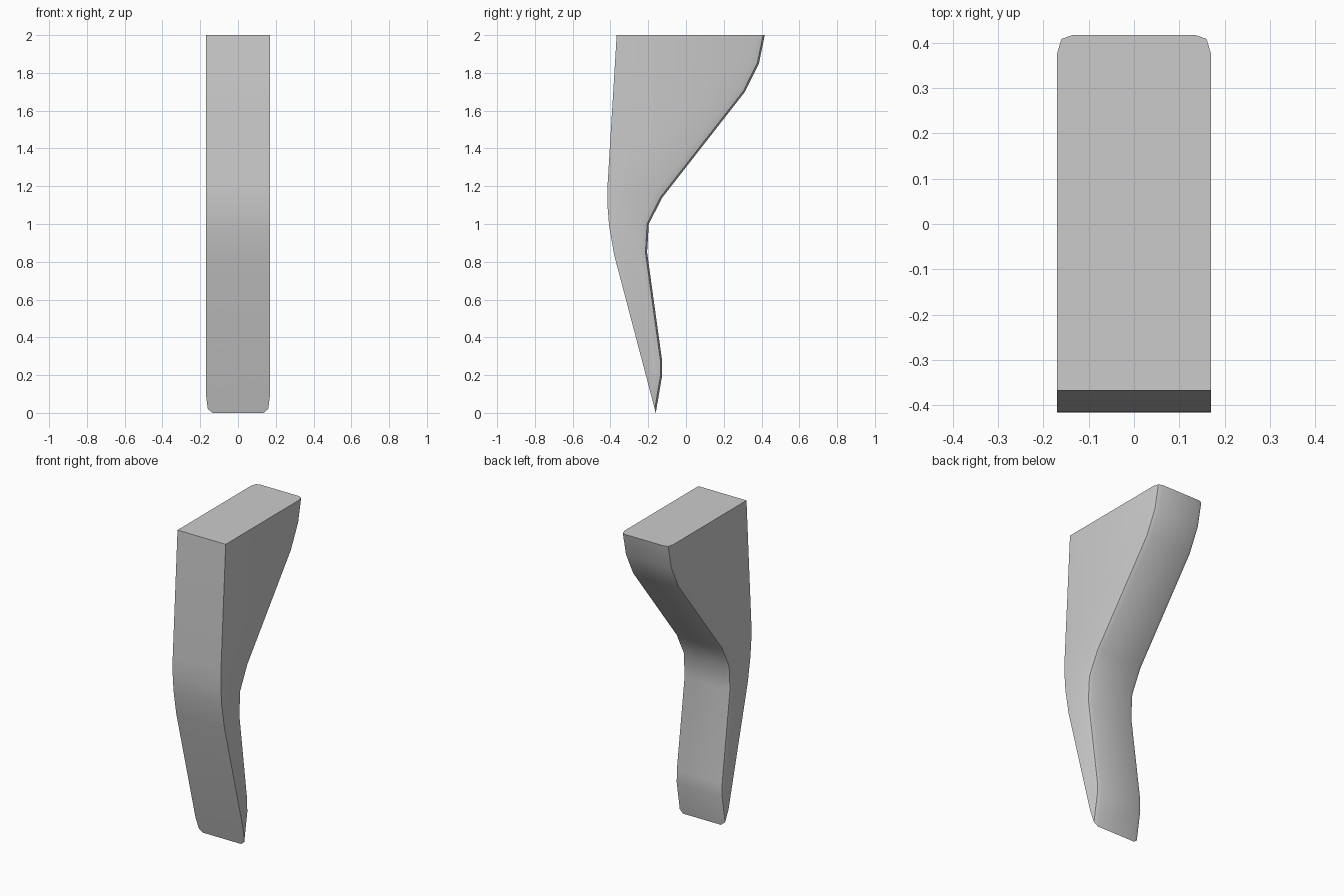
import bpy, bmesh, math
from mathutils import Vector

if "Cube" in bpy.data.objects:
    bpy.data.objects.remove(bpy.data.objects["Cube"])

# Side profiles (y, z), top to bottom
front = [(-0.367, 2), (-0.415, 1.21), (-0.416, 1.1), (-0.407, 0.99), (-0.38, 0.835)]
back = [(0.417, 2), (0.386, 1.85), (0.312, 1.70), (-0.127, 1.138), (-0.197, 1.0),
        (-0.206, 0.85), (-0.127, 0.28), (-0.126, 0.2), (-0.16, 0)]
# Rounded back section: (x, inset from the back surface)
half = [(0.17, 0.042), (0.16, 0.009), (0.135, 0)]
section = [(-x, d) for x, d in half] + half[::-1]
slope = (front[-1][0] - back[-1][0]) / front[-1][1]

bm = bmesh.new()


def back_point(i, x, d):
    y, z = back[i]
    if i == 0:                                  # flat top
        return (x, y - d, z)
    if i == len(back) - 1:                      # tip lies on the front plane
        dz = d * 2.35
        return (x, y + slope * dz, dz)
    p = Vector(back[i])
    a = (p - Vector(back[i - 1])).normalized()
    b = (Vector(back[i + 1]) - p).normalized()
    t = (a + b).normalized()
    n = Vector((t.y, -t.x)) * d / t.dot(a)      # mitred inset towards the front
    return (x, y + n.x, z + n.y)


rows = [[bm.verts.new(back_point(i, x, d)) for x, d in section] for i in range(len(back))]
edge = [[bm.verts.new((x, y, z)) for x in (-0.17, 0.17)] for y, z in front]

# Back surface and front surface
for r0, r1 in zip(rows, rows[1:]):
    for k in range(len(section) - 1):
        bm.faces.new((r0[k], r0[k + 1], r1[k + 1], r1[k]))
for e0, e1 in zip(edge, edge[1:]):
    bm.faces.new((e0[0], e0[1], e1[1], e1[0]))
bm.faces.new([edge[-1][1], edge[-1][0]] + rows[-1])
# Top and both sides
bm.faces.new([edge[0][1], edge[0][0]] + rows[0])
for s, k in ((0, 0), (1, -1)):
    bm.faces.new([e[s] for e in edge] + [r[k] for r in rows[::-1]])
bmesh.ops.recalc_face_normals(bm, faces=bm.faces[:])

mesh = bpy.data.meshes.new("curved_leg")
bm.to_mesh(mesh)
bm.free()
leg = bpy.data.objects.new("curved_leg", mesh)
bpy.context.collection.objects.link(leg)
bpy.context.view_layer.objects.active = leg
leg.select_set(True)
bpy.ops.object.shade_smooth_by_angle(angle=math.radians(35))
